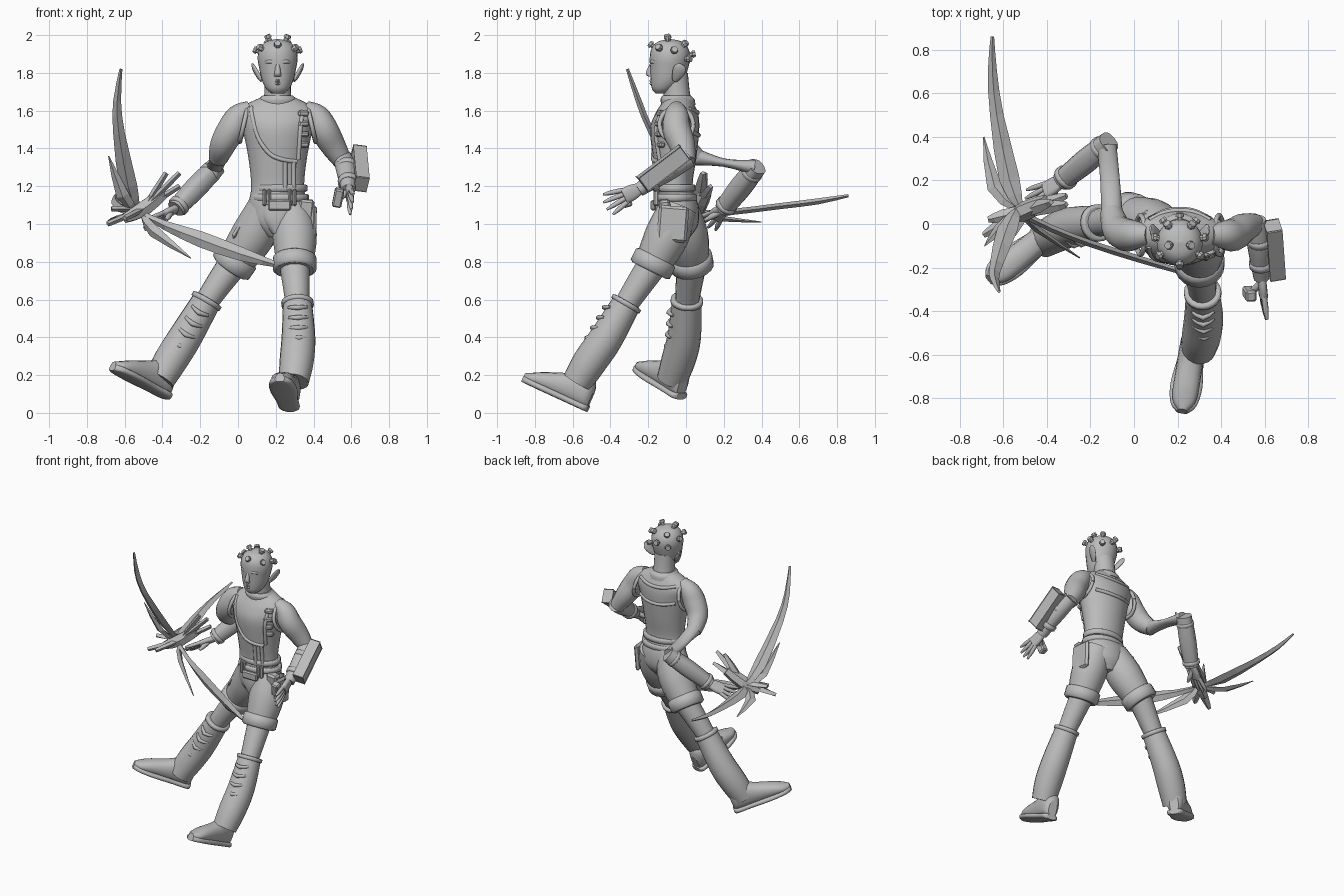
import bpy, bmesh, math
from mathutils import Vector, Matrix

cube = bpy.data.objects.get("Cube")
if cube:
    bpy.data.objects.remove(cube, do_unlink=True)

grey = bpy.data.materials.new("plain grey")
grey.use_nodes = True
grey.diffuse_color = (.5, .5, .5, 1)
grey.node_tree.nodes["Principled BSDF"].inputs["Base Color"].default_value = grey.diffuse_color
X, Y, Z = Vector((1, 0, 0)), Vector((0, 1, 0)), Vector((0, 0, 1))
SIDES = (("left", 1), ("right", -1))
MIDDLE = .21  # the body stands to one side of the centre


def finish(name, bm, smooth):
    bmesh.ops.recalc_face_normals(bm, faces=bm.faces)
    for face in bm.faces:
        face.smooth = smooth and len(face.verts) == 4
    mesh = bpy.data.meshes.new(name)
    bm.to_mesh(mesh)
    bm.free()
    mesh.materials.append(grey)
    bpy.context.collection.objects.link(bpy.data.objects.new(name, mesh))


def frame(t, ref):
    """Axes a (near ref), b and t."""
    t = t.normalized()
    a = (ref - t * ref.dot(t)).normalized()
    return a, t.cross(a), t


def loft(name, rows, ref=X, axis=None, n=16, steps=4, power=1, smooth=True):
    """Skin rows of (x, y, z, radius a, radius b), curved between rows."""
    rows = [Vector(row if len(row) == 5 else (*row, row[3])) for row in rows]
    last = len(rows) - 1
    path = []
    for i in range(last):
        start, end = rows[i], rows[i + 1]
        leave = (end - rows[max(i - 1, 0)]) / 2
        arrive = (rows[min(i + 2, last)] - start) / 2
        for step in range(steps):
            u = step / steps
            blend = u * u * (3 - 2 * u)
            path.append(start.lerp(end, blend) + leave * (u * (1 - u) ** 2) - arrive * (u * u * (1 - u)))
    path.append(rows[last])
    bm = bmesh.new()
    rings = []
    for i, row in enumerate(path):
        tangent = axis or (path[min(i + 1, len(path) - 1)] - path[max(i - 1, 0)]).to_3d()
        a, b, _ = frame(tangent, ref)
        ring = []
        for k in range(n):
            angle = math.tau * k / n
            c, s = math.cos(angle), math.sin(angle)
            c, s = math.copysign(abs(c) ** power, c), math.copysign(abs(s) ** power, s)
            ring.append(bm.verts.new(row.to_3d() + a * c * max(row[3], .001) + b * s * max(row[4], .001)))
        rings.append(ring)
    for lower, upper in zip(rings, rings[1:]):
        for k in range(n):
            m = (k + 1) % n
            bm.faces.new((lower[k], lower[m], upper[m], upper[k]))
    bm.faces.new(rings[0])
    bm.faces.new(rings[-1])
    finish(name, bm, smooth)


def column(name, rows, n=24):
    """Upright loft on the body's middle line from rows of (y, z, half width, half depth)."""
    loft(name, [(MIDDLE, *row) for row in rows], axis=Z, n=n)


def tube(name, points, first, end, bulge=0, **options):
    """Round limb whose radius runs from first to end and swells halfway."""
    last = len(points) - 1
    loft(name, [(*point, first + (end - first) * i / last + bulge * math.sin(math.pi * i / last))
                for i, point in enumerate(points)], **options)


def box(name, at, size, along=Z, ref=X, bevel=.008):
    bm = bmesh.new()
    bmesh.ops.create_cube(bm, size=1)
    turn = Matrix(frame(Vector(along), Vector(ref))).transposed().to_4x4()
    bm.transform(Matrix.Translation(at) @ turn @ Matrix.Diagonal((*size, 1)))
    bmesh.ops.bevel(bm, geom=bm.edges[:], offset=bevel, segments=1, affect='EDGES')
    finish(name, bm, False)


def band(name, start, end, radius, ref=X):
    """Short raised cuff."""
    rows = [(*start.lerp(end, u), radius * grow) for u, grow in ((0, .87), (.12, 1), (.88, 1), (1, .87))]
    loft(name, rows, ref, steps=1, n=20)


# Torso, neck and head
body = [(-.05, .93, .06, .07), (-.045, 1, .145, .11), (-.05, 1.1, .155, .115), (-.06, 1.2, .14, .095),
        (-.06, 1.35, .155, .115), (-.06, 1.5, .185, .13), (-.05, 1.58, .205, .115),
        (-.045, 1.63, .17, .09), (-.04, 1.67, .09, .07)]
column("torso", body)
column("neck", [(-.04, 1.6, .08, .08), (-.05, 1.7, .07, .07), (-.06, 1.8, .07, .07)])
column("collar", [(-.04, 1.63, .1, .09), (-.045, 1.66, .1, .09), (-.05, 1.68, .08, .075)])
column("head", [(-.13, 1.69, .03, .03), (-.12, 1.715, .06, .06), (-.1, 1.76, .083, .087), (-.09, 1.82, .097, .1),
                (-.085, 1.88, .106, .107), (-.085, 1.93, .095, .097), (-.085, 1.966, .06, .062), (-.085, 1.98, 0, 0)])
column("nose", [(-.18, 1.85, .01, .01), (-.195, 1.8, .017, .018), (-.18, 1.78, .02, .02)], 8)


def feature(name, s, rows, **options):
    """Small part of the face, placed sideways from the middle line."""
    loft(name, [(MIDDLE + s * row[0], *row[1:]) for row in rows], n=8, **options)


for side, s in SIDES:
    for label, z in (("upper", 1.758), ("lower", 1.744)):
        feature(f"{side}_{label}_lip", s, [(0, -.184, z, .01), (.03, -.17, z, 0)], ref=Z)
    feature(side + "_brow", s, [(.015, -.18, 1.855, .008), (.045, -.175, 1.86, .012), (.075, -.15, 1.85, .005)], ref=Z)
    feature(side + "_eye", s, [(.02, -.175, 1.83, 0), (.04, -.17, 1.835, .011), (.06, -.16, 1.83, 0)], ref=Z)
    feature(side + "_ear", s, [(.085, -.06, 1.76, .01, .015), (.105, -.045, 1.79, .012, .03),
                               (.125, -.03, 1.825, .01, .034), (.135, -.02, 1.845, .005, .014)])

# Studs on the skull
skull = Vector((MIDDLE, -.085, 1.875))
pairs = [(s * x, y, z) for s in (1, -1) for x, y, z in
         ((.4, -.1, .9), (.4, .6, .6), (1, .2, .4), (.8, -.5, .5), (.6, .8, 0))]
for direction in pairs + [(0, -.8, .6), (0, 1, .2)]:
    direction = Vector(direction).normalized()
    rows = [(*(skull + direction * reach), radius) for reach, radius in ((.09, .015), (.12, .014), (.122, .021), (.138, .017))]
    loft("skull_stud", rows, Vector((.3, .2, .9)).cross(direction), n=8, steps=1, smooth=False)


# Straps laid on the torso
def on_body(x, z, front=True):
    for low, high in zip(body, body[1:]):
        if low[1] <= z <= high[1]:
            y, _, width, depth = Vector(low).lerp(Vector(high), (z - low[1]) / (high[1] - low[1]))
            depth *= math.sqrt(max(0, 1 - (x / width) ** 2))
            return Vector((MIDDLE + x, y - depth if front else y + depth, z))


def strap(name, points, front=True):
    tube(name, [on_body(x, z, front) for x, z in points], .012, .012, ref=Vector((.3, 1, .2)), n=8)


strap("chest_strap", [(-.14, 1.62), (-.13, 1.55), (-.1, 1.45), (-.04, 1.37), (.03, 1.34), (.1, 1.33)])
strap("side_strap", [(.13, 1.6), (.12, 1.5), (.11, 1.34)])
for side, x in (("left", .085), ("right", .04)):
    strap(side + "_belly_strap", [(x, 1.33), (x, 1.26), (x, 1.18)])
for label, z in (("back_strap", 1.47), ("upper_back_strap", 1.59)):
    strap(label, [(x, z + x * x) for x in (-.14, -.07, 0, .07, .14)], False)
for k in range(4):
    box("chest_buckle", on_body(.135, 1.42 + k * .055), (.06, .03, .03), ref=(1, .4, 0))
for side, s in SIDES:
    turns = [k * math.pi / 5 for k in range(11)]
    tube(side + "_armhole_rim", [(MIDDLE + s * (.18 - .02 * math.sin(w)), -.05 + .09 * math.cos(w), 1.525 + .09 * math.sin(w))
                                 for w in turns], .012, .012, n=8)

# Belt and front flap
for label, z, width in (("waistband", 1.19, .147), ("belt", 1.14, .155)):
    loft(label, [(MIDDLE + .01, -.057, z + lift, width - trim, width - .04 - trim)
                 for lift, trim in ((-.02, .01), (-.014, 0), (.014, 0), (.02, .01))], axis=Z, n=24, steps=1)
box("belt_buckle", (.22, -.175, 1.1), (.12, .025, .055))
for x in (.14, .165, .275, .3):
    box("belt_loop", (x, -.157, 1.14), (.022, .03, .09))
column("front_flap", [(-.12, .95, .03, .04), (-.125, 1.02, .08, .045), (-.12, 1.1, .1, .045)])

# Legs: thigh, boot shaft, then heel and toe of the sole
legs = {
    "left": ([(.28, -.04, 1.09), (.3, -.1, .94), (.3, -.18, .78)],
             [(.315, -.315, .58), (.32, -.42, .4), (.31, -.51, .27), (.295, -.575, .165)], (.275, -.525, .005), (.22, -.87, .165)),
    "right": ([(.15, -.04, 1.09), (.08, 0, .94), (-.025, .03, .79)],
              [(-.165, .005, .595), (-.28, -.01, .4), (-.355, -.04, .28), (-.415, -.075, .175)], (-.375, -.03, .07), (-.67, -.26, .225))}
for side, (thigh, boot, heel, toe) in legs.items():
    hip, knee, top, low, heel, toe = map(Vector, (*thigh[1:], *boot[:2], heel, toe))
    tube(side + "_thigh", thigh, .1, .095, .02, n=20)
    tube(side + "_shin", [knee, knee.lerp(top, .6), top.lerp(low, .2)], .08, .06)
    tube(side + "_boot_shaft", boot, .077, .08, .013, n=20)
    band(side + "_knee_cuff", knee.lerp(hip, .3), knee.lerp(hip, -.17), .116)
    band(side + "_boot_rim", top.lerp(low, -.05), top.lerp(low, .08), .086)
    # Boot ridges
    a, b, t = frame(low - top, X)
    out = -b if b.y > 0 else b
    for u in (.3, .6, .9, 1.2):
        center = top.lerp(low, u)
        tube(side + "_boot_ridge", [center + out * .065 - a * .05, center + out * .09 + t * .015, center + out * .065 + a * .05],
             .008, .008, .006, ref=Z, n=6, steps=2)
    # Foot
    a, b, t = frame(toe - heel, (toe - heel).cross(Z))
    up = b if b.z > 0 else -b

    def slices(base, rows):
        return [(*(heel.lerp(toe, u) + up * (base + height)), width, height) for u, width, height in rows]
    loft(side + "_sole", slices(0, [(u, width, .018) for u, width in
                                    ((0, .03), (.06, .055), (.3, .06), (.65, .074), (.9, .06), (1, .025))]), a, axis=t, power=.6)
    loft(side + "_foot", slices(.01, ((.02, .03, .06), (.1, .055, .085), (.3, .06, .085), (.5, .06, .065),
                                      (.75, .06, .045), (.9, .05, .03), (1, .02, .02))), a, axis=t, power=.85)
box("left_thigh_pocket", (.4, -.07, 1), (.03, .16, .19), (.03, .08, 1), bevel=.014)
box("left_hip_pouch", (.36, -.11, 1.07), (.08, .06, .12), (.1, -.1, 1), bevel=.012)
box("right_thigh_pocket", (.02, -.01, 1), (.03, .15, .18), (.6, 0, 1), bevel=.014)

# Arms
for side, s, elbow in (("left", 1, (.555, 0, 1.33)), ("right", -1, (-.105, .06, 1.345))):
    shoulder = [(MIDDLE + s * x, y, z) for x, y, z in ((.14, -.05, 1.61), (.205, -.05, 1.57), (.245, -.05, 1.5), (.29, -.02, 1.42))]
    tube(side + "_upper_arm", shoulder + [elbow], .045, .05, .028)
tube("left_forearm", [(.555, .015, 1.35), (.575, -.1, 1.28), (.585, -.25, 1.18)], .05, .036, .012)
loft("right_inner_elbow", [(-.1, .03, 1.36, .05), (-.11, .2, 1.325, .045, .022), (-.125, .36, 1.3, .045, .04)])
elbow, wrist = Vector((-.115, .375, 1.305)), Vector((-.33, .2, 1.08))
tube("right_bracer", [elbow, elbow.lerp(wrist, .5), wrist], .05, .047, .008, ref=Z, power=.8)
for u in (.12, .88):
    band("right_bracer_band", elbow.lerp(wrist, u), elbow.lerp(wrist, u + .08), .058, Z)
slope = Vector((.05, -.7, -.53))
box("left_arm_plate", (.645, -.12, 1.295), (.065, .09, .28), slope, (1, 0, -.25), bevel=.004)
for u in (-.08, .07):
    center = Vector((.58, -.12, 1.27)) + slope * u
    band("left_bracer_band", center, center + slope * .04, .056)


def hand(side, wrist, reach, spread, thumb):
    """Palm, four fanned fingers and a thumb."""
    wrist, thumb = Vector(wrist), Vector(thumb)
    s, _, d = frame(Vector(reach), Vector(spread))
    loft(side + "_palm", [(*(wrist + d * u), width, .02) for u, width in ((0, .03), (.05, .042), (.1, .042))], s, power=.8)
    for k in (-1.5, -.5, .5, 1.5):
        base = wrist + d * .09 + s * k * .022
        aim = (d + s * k * .17).normalized() * (.13 - abs(k) * .015)
        tube(side + "_finger", [base, base + aim * .6, base + aim], .013, .006, .003, ref=s, n=8)
    base = wrist + d * .03
    tube(side + "_thumb", [base, base.lerp(thumb, .6), thumb], .018, .008, .003, ref=d, n=8)


hand("left", (.585, -.24, 1.19), (.02, -.2, -.1), (.15, -.4, 1), (.52, -.33, 1.12))
hand("right", wrist, (-.13, -.08, -.07), (.3, -.6, .5), (-.38, .1, 1.02))
box("left_palm_block", (.53, -.32, 1.14), (.05, .05, .1), (.2, -.3, 1))


# Three-bladed weapon
def blade(name, points, widths, wide=X):
    loft(name, [(*point, width, min(width, .016)) for point, width in zip(points, widths)], wide, n=4, steps=2, smooth=False)


hub = Vector((-.5, .06, 1.08))
LONG, BARB, CLAW = (.02, .047, .031, .021, .008), (.02, .035, .003), (.028, .03, .014)
blade("upper_blade", [(-.54, .06, 1.09), (-.58, -.02, 1.2), (-.63, -.18, 1.48), (-.64, -.25, 1.65), (-.62, -.31, 1.82)], LONG)
blade("upper_barb", [(-.55, .05, 1.08), (-.61, -.02, 1.15), (-.685, -.1, 1.36)], BARB)
blade("rear_blade", [(-.53, .09, 1.06), (-.573, .21, 1.06), (-.63, .5, 1.095), (-.65, .7, 1.12), (-.65, .86, 1.15)], LONG)
blade("rear_barb", [(-.55, .08, 1.05), (-.64, .17, 1.03), (-.69, .4, 1.01)], BARB)
blade("lower_blade", [(-.5, .04, 1.05), (-.38, -.02, .99), (-.2, -.09, .92), (.02, -.16, .84), (.22, -.22, .78)],
      (.015, .025, .042, .036, .012), Z)
blade("lower_barb", [(-.5, .04, 1.04), (-.45, -.02, .965), (-.25, -.155, .82)], BARB, Z)
tube("weapon_grip", [(-.6, .01, 1.03), hub, (-.4, .1, 1.16)], .028, .036, .014, ref=Y, n=6, steps=2, smooth=False)
for tip in ((-.31, .09, 1.27), (-.38, .1, 1.27), (-.31, .13, 1.2), (-.69, -.05, 1), (-.67, .02, 1.08), (-.6, -.09, 1.03)):
    tip = Vector(tip)
    blade("grip_claw", [hub, hub.lerp(tip, .6), tip], CLAW, Y)
